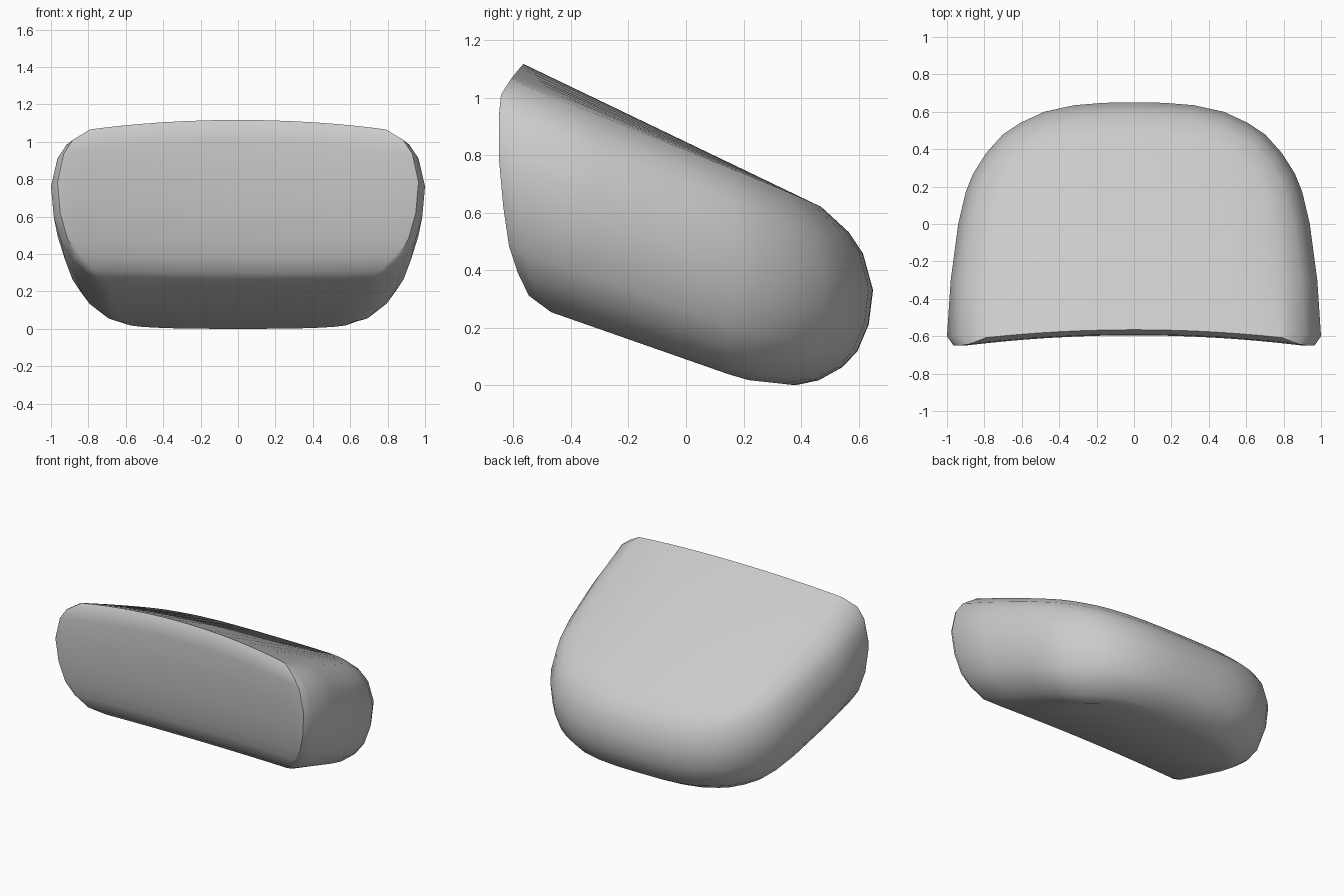
import bpy, bmesh, math
from mathutils import Vector

if "Cube" in bpy.data.objects:
    bpy.data.objects.remove(bpy.data.objects["Cube"], do_unlink=True)

grey = bpy.data.materials.new("light grey")
grey.use_nodes = True
colour = (0.6, 0.6, 0.6, 1)
grey.diffuse_color = colour
grey.node_tree.nodes["Principled BSDF"].inputs["Base Color"].default_value = colour

# Half of the plan outline, from the front corner round to the middle of the back
half_plan = [(1, -.6), (.98, -.3), (.94, 0), (.9, .17), (.86, .27), (.79, .38), (.70, .48),
             (.61, .54), (.48, .6), (.32, .635), (.16, .648), (0, .65)]

# Layers: share of the thickness, inset from the plan, front edge at the corners
layers = [(0, .27, -.49), (.04, .19, -.56), (.13, .11, -.59), (.24, .055, -.615),
          (.42, .015, -.635), (.64, 0, -.65), (.84, .035, -.65), (.93, .085, -.645), (1, .18, -.62)]


def bottom(y):
    slope = -.35 if y < .2 else -.11
    return .02 + slope * (y - .2)


def top(x, y):
    arch = .11 * x * x * (.47 - y) / 1.04
    return .62 - .48 * (y - .47) - arch


def inset_plan(d):
    pts = [Vector(p) for p in half_plan]
    result = []
    for i, p in enumerate(pts):
        if i == len(pts) - 1:
            inward = Vector((0, -1))
        else:
            t = pts[i + 1] - pts[max(i - 1, 0)]
            inward = Vector((-t.y, t.x)).normalized()
        result.append(p + inward * d)
    return result


def layer_ring(share, d, front):
    def place(x, y):
        low = bottom(y)
        return x, y, low + share * (top(x, y) - low)

    back = inset_plan(d)
    back[0].y = front + .05
    back += [Vector((-p.x, p.y)) for p in reversed(back[:-1])]
    # Front points share the spacing of the back, with a hollow across the face
    face = [(p.x * .965, front + .055 * (1 - (p.x * .965 / .9) ** 2)) for p in back]
    face = [(x, max(y, front)) for x, y in face]
    return [place(p.x, p.y) for p in back] + [place(x, y) for x, y in reversed(face)]


# Rounded body lofted through the layers
bm = bmesh.new()
rings = [[bm.verts.new(co) for co in layer_ring(*layer)] for layer in layers]
n = len(rings[0])
for a, b in zip(rings, rings[1:]):
    for i in range(n):
        j = (i + 1) % n
        bm.faces.new((a[i], a[j], b[j], b[i]))

# Underside and top closed with strips running front to back
for ring in (rings[0], rings[-1]):
    for i in range(n // 2 - 1):
        bm.faces.new((ring[i], ring[i + 1], ring[n - 2 - i], ring[n - 1 - i]))
bmesh.ops.recalc_face_normals(bm, faces=bm.faces)

mesh = bpy.data.meshes.new("rounded_body")
bm.to_mesh(mesh)
bm.free()
body = bpy.data.objects.new("rounded_body", mesh)
bpy.context.collection.objects.link(body)
mesh.materials.append(grey)
bpy.context.view_layer.objects.active = body
body.select_set(True)
bpy.ops.object.shade_smooth_by_angle(angle=math.radians(45))
